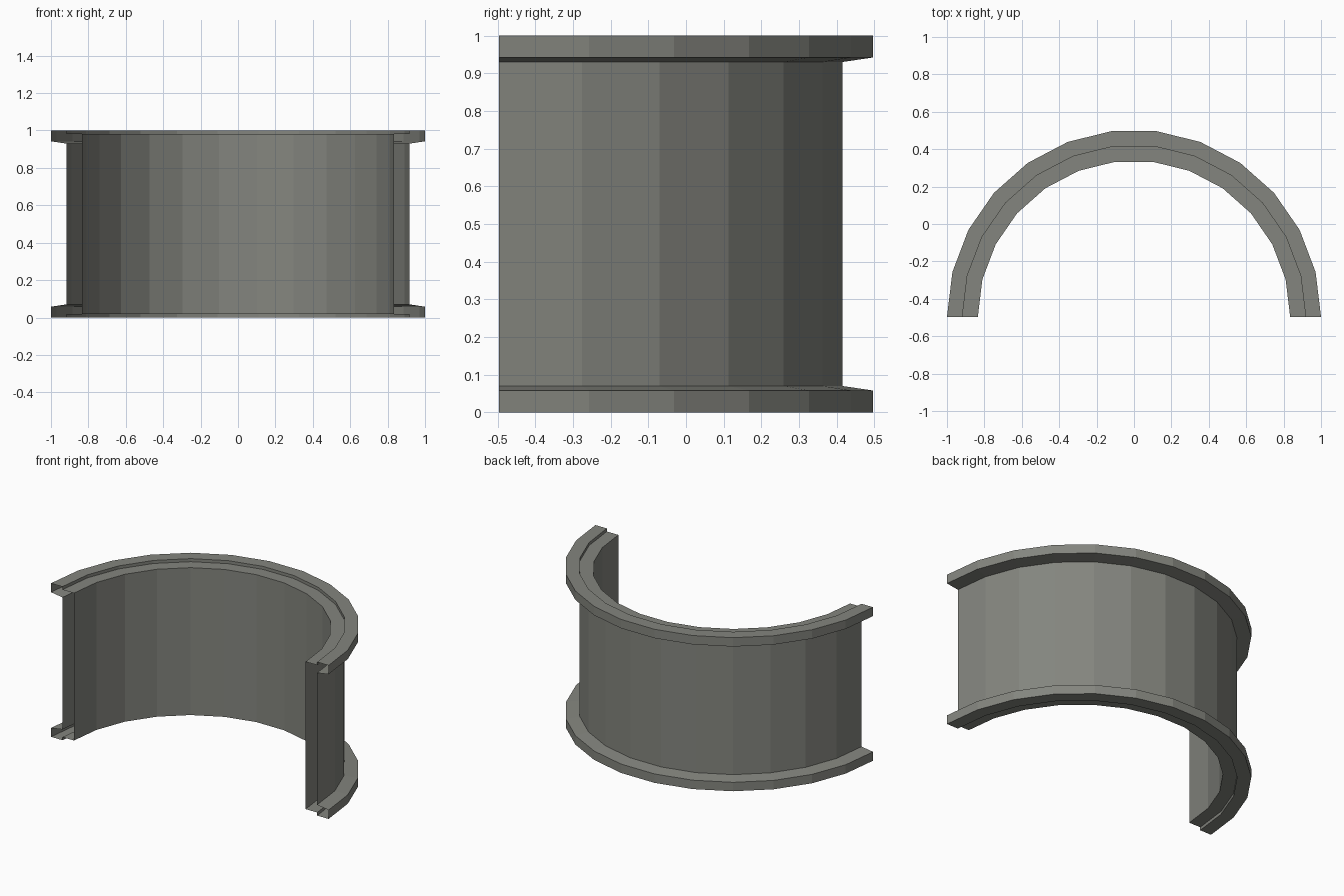
import bpy
import bmesh
from math import sin, cos, pi

default = bpy.data.objects.get("Cube")
if default:
    bpy.data.objects.remove(default, do_unlink=True)

# Single warm grey material
grey = bpy.data.materials.new("warm_grey")
grey.use_nodes = True
colour = (0.23, 0.235, 0.21, 1.0)
grey.diffuse_color = colour
bsdf = next(n for n in grey.node_tree.nodes if n.type == "BSDF_PRINCIPLED")
bsdf.inputs["Base Color"].default_value = colour
bsdf.inputs["Roughness"].default_value = 0.8

SEGMENTS = 13
CENTRE_Y = -cos(pi / (2 * SEGMENTS)) / 2
INNER, MIDDLE, OUTER = 0.835, 0.918, 1.0

# Lower half of the cross-section (radius, height), from inner wall to outer wall
lower = [(INNER, 0.02), (MIDDLE, 0.02), (MIDDLE, 0.0),
         (OUTER, 0.0), (OUTER, 0.058), (MIDDLE, 0.07)]
# Mirror it upward to close the section
section = lower + [(r, 1 - z) for r, z in reversed(lower)]


def sweep_half_ring(name, profile):
    """Sweep a closed section through a half turn, leaving both ends open."""
    bm = bmesh.new()
    rings = []
    for i in range(SEGMENTS + 1):
        a = pi * i / SEGMENTS
        rings.append([bm.verts.new((r * cos(a), CENTRE_Y + r * sin(a), z))
                      for r, z in profile])
    count = len(profile)
    for near, far in zip(rings, rings[1:]):
        for j in range(count):
            k = (j + 1) % count
            bm.faces.new((near[j], far[j], far[k], near[k]))
    # Face the outside of the tube outward
    bm.normal_update()
    outer = max(bm.faces, key=lambda f: f.calc_center_median().y)
    if outer.normal.y < 0:
        bmesh.ops.reverse_faces(bm, faces=bm.faces[:])
    mesh = bpy.data.meshes.new(name)
    bm.to_mesh(mesh)
    bm.free()
    mesh.materials.append(grey)
    obj = bpy.data.objects.new(name, mesh)
    bpy.context.collection.objects.link(obj)
    return obj


# Hollow curved wall with a stepped flange at top and bottom
sweep_half_ring("flanged_half_ring", section)
